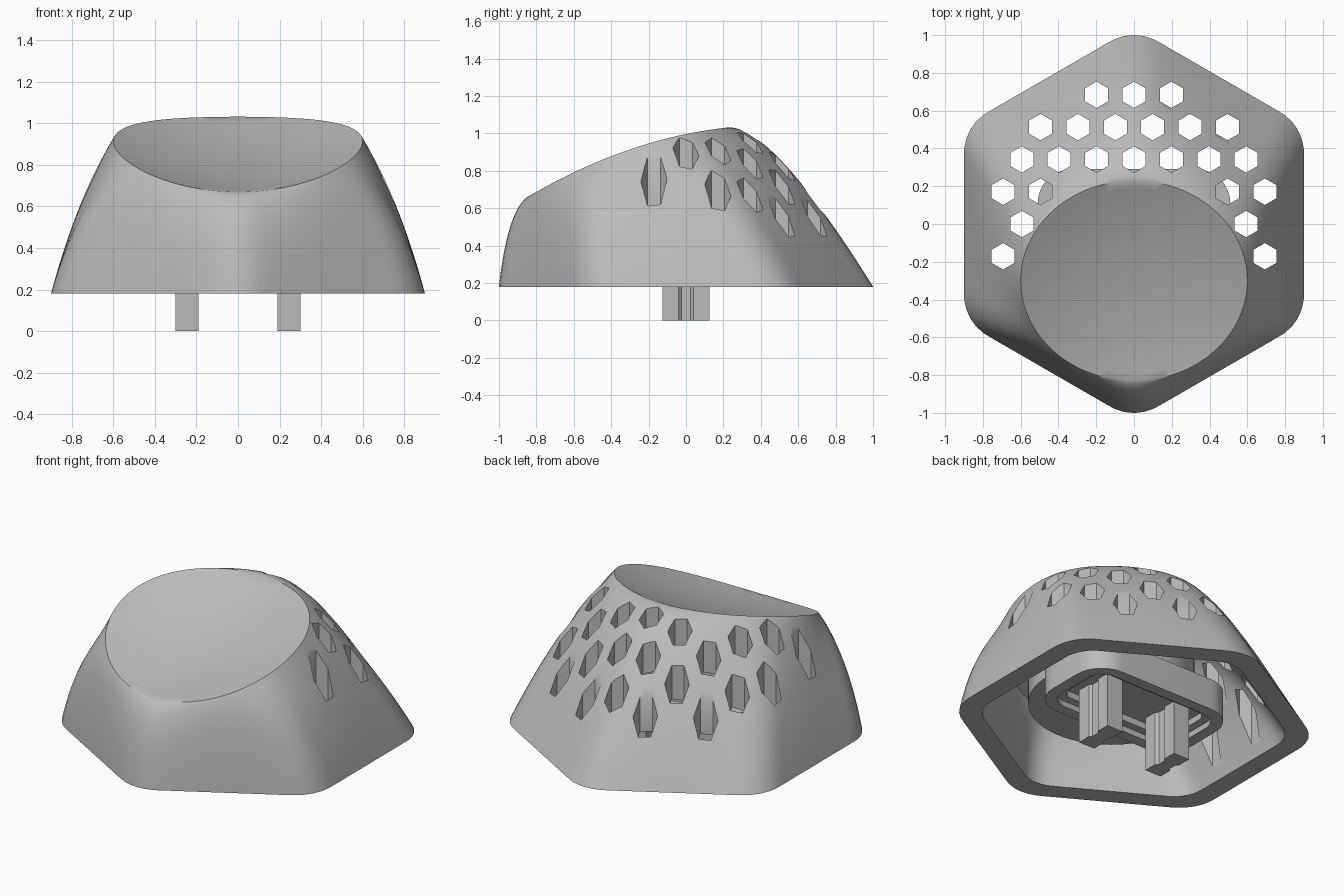
import bpy, bmesh, math
from math import sin, cos, pi, sqrt, radians

if "Cube" in bpy.data.objects:
    bpy.data.objects.remove(bpy.data.objects["Cube"])

grey = bpy.data.materials.new("plain grey")
grey.use_nodes = True
grey.diffuse_color = (0.5, 0.5, 0.5, 1)
grey.node_tree.nodes["Principled BSDF"].inputs["Base Color"].default_value = (0.5, 0.5, 0.5, 1)

SIDES, STEPS, DISH_STEPS = 120, 24, 12
BASE_Z, RIM_Y = 0.18, -0.3


def make_object(name, loops):
    """Skin a stack of equal loops and cap both ends."""
    bm = bmesh.new()
    rings = [[bm.verts.new(p) for p in loop] for loop in loops]
    n = len(rings[0])
    for a, b in zip(rings, rings[1:]):
        for i in range(n):
            bm.faces.new((a[i], a[(i + 1) % n], b[(i + 1) % n], b[i]))
    bm.faces.new(rings[0])
    bm.faces.new(rings[-1])
    return finish(name, bm)


def finish(name, bm):
    bmesh.ops.recalc_face_normals(bm, faces=bm.faces)
    mesh = bpy.data.meshes.new(name)
    bm.to_mesh(mesh)
    bm.free()
    mesh.materials.append(grey)
    obj = bpy.data.objects.new(name, mesh)
    bpy.context.collection.objects.link(obj)
    return obj


def activate(obj):
    bpy.ops.object.select_all(action='DESELECT')
    obj.select_set(True)
    bpy.context.view_layer.objects.active = obj


def cut(obj, other, operation='DIFFERENCE'):
    activate(obj)
    mod = obj.modifiers.new("cut", 'BOOLEAN')
    mod.operation, mod.object, mod.solver = operation, other, 'EXACT'
    bpy.ops.object.modifier_apply(modifier=mod.name)


def smooth(obj, angle=35):
    activate(obj)
    bpy.ops.object.shade_smooth_by_angle(angle=radians(angle))


def hex_radius(t, apothem, corner):
    """Distance to a rounded hexagon whose corners point along y."""
    a = abs((t - pi / 2 + pi / 6) % (pi / 3) - pi / 6)
    inner = apothem - corner
    if apothem * math.tan(pi / 6 - a) <= inner * math.tan(pi / 6):
        return apothem / cos(pi / 6 - a)
    d = inner / cos(pi / 6)
    return d * cos(a) + sqrt(max(0, corner ** 2 - (d * sin(a)) ** 2))


def cap_solid(name, apothem, corner, rim_scale, drop, base_z):
    """Rounded hexagon swept up along curved sides to a tilted, dished circle."""
    loops = [[] for _ in range(STEPS + DISH_STEPS)]
    for i in range(SIDES):
        t = 2 * pi * i / SIDES
        c, s = cos(t), sin(t)
        r = hex_radius(t, apothem, corner)
        bx, by = r * c, r * s
        rx, ry = 0.6 * rim_scale * c, RIM_Y + 0.53 * rim_scale * s
        u = ry + 0.83
        rz = 0.67 + 0.58 * u - 0.225 * u * u - drop
        k = 0.6 - 0.195 * s - 0.095 * s * s
        m = 0.38 - 0.05 * s - 0.33 * s * s
        px, py = rx + k * (bx - rx), ry + k * (by - ry)
        pz = rz - m * (rz - base_z)
        for j in range(STEPS + 1):
            f = j / STEPS
            w = ((1 - f) ** 2, 2 * f * (1 - f), f * f)
            if j < STEPS:
                loops[j].append((w[0] * bx + w[1] * px + w[2] * rx,
                                 w[0] * by + w[1] * py + w[2] * ry,
                                 w[0] * base_z + w[1] * pz + w[2] * rz))
        bump = rz + drop - (0.85 + 0.34 * (ry - RIM_Y))
        for j in range(DISH_STEPS):
            f = 1 - j / DISH_STEPS
            y = RIM_Y + f * (ry - RIM_Y)
            z = 0.85 + 0.34 * (y - RIM_Y) + bump * f * f - 0.05 * (1 - f * f) - drop
            loops[STEPS + j].append((f * rx, y, z))
    return make_object(name, loops)


def rounded_rect(hx, hy, r, z):
    pts = []
    for q, (sx, sy) in enumerate(((1, 1), (-1, 1), (-1, -1), (1, -1))):
        for i in range(9):
            a = q * pi / 2 + i * pi / 16
            pts.append((sx * (hx - r) + r * cos(a), sy * (hy - r) + r * sin(a), z))
    return pts


# Hollow shell with dished top
shell = cap_solid("cap_shell", 0.9, 0.25, 1, 0, BASE_Z)
cavity = cap_solid("cavity_cutter", 0.78, 0.2, 0.88, 0.11, BASE_Z - 0.01)
cut(shell, cavity)

# Honeycomb of vertical vent holes
rows = {4: (0, 1), 3: (0.5, 1.5, 2.5), 2: (0, 1, 2, 3), 1: (2.5, 3.5), 0: (3,), -1: (3.5,)}
bm = bmesh.new()
for row, columns in rows.items():
    for x in sorted({sign * col * 0.198 for col in columns for sign in (-1, 1)}):
        ends = [[bm.verts.new((x + 0.07 * cos(pi / 6 + i * pi / 3),
                               row * 0.171 + 0.07 * sin(pi / 6 + i * pi / 3), z))
                 for i in range(6)] for z in (0.1, 1.2)]
        for end in ends:
            bm.faces.new(end)
        for i in range(6):
            n = (i + 1) % 6
            bm.faces.new((ends[0][i], ends[0][n], ends[1][n], ends[1][i]))
holes = finish("vent_cutter", bm)
cut(shell, holes)
smooth(shell)

# Solid core under the dish
core = make_object("core_column", [
    [(0.47 * cos(2 * pi * i / 64), -0.2 + 0.47 * sin(2 * pi * i / 64), z) for i in range(64)]
    for z in (0.4, 1.2)])
cut(core, cavity, 'INTERSECT')
smooth(core)
for helper in (cavity, holes):
    bpy.data.objects.remove(helper)

# Mounting plate with a stepped pocket
steps = ((0, 0.46), (0, 0.265), (0.07, 0.265), (0.07, 0.3), (0.12, 0.3), (0.12, 0.34))
smooth(make_object("mount_plate", [
    rounded_rect(0.51 - d, 0.29 - d, 0.18 - d, z) for d, z in steps]))

# Pair of grooved prongs
side = [(0.055, -0.125), (0.055, -0.04), (0.04, -0.025), (0.04, 0.025), (0.055, 0.04), (0.055, 0.125)]
outline = side + [(-x, -y) for x, y in side]
for name, cx in (("left_prong", 0.245), ("right_prong", -0.245)):
    make_object(name, [[(cx + x, y, z) for x, y in outline] for z in (0, 0.36)])
